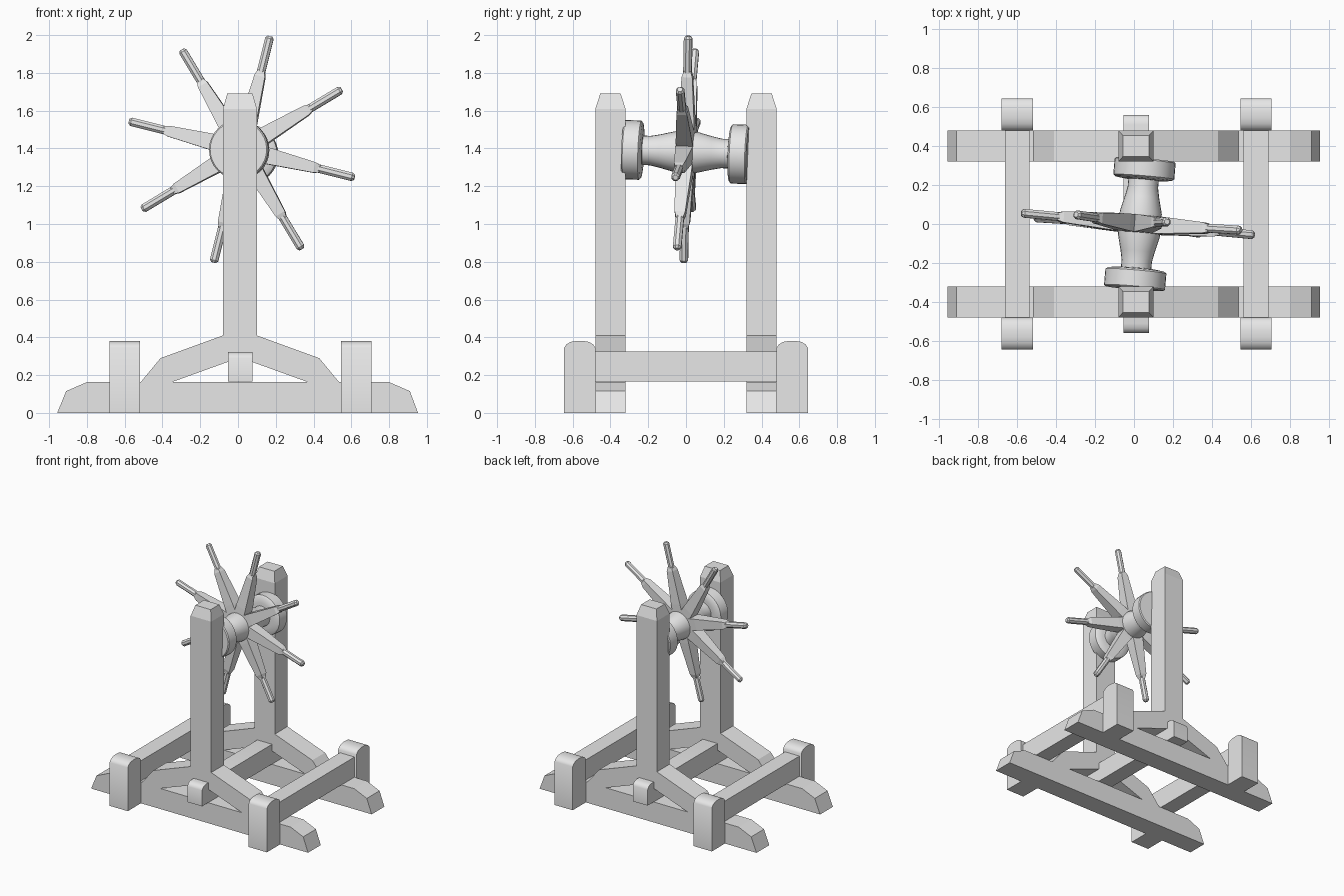
import bpy, bmesh, math
from mathutils import Matrix, Vector

old = bpy.data.objects.get("Cube")
if old:
    bpy.data.objects.remove(old, do_unlink=True)

grey = bpy.data.materials.new("plain grey")
grey.use_nodes = True
grey.diffuse_color = (0.8, 0.8, 0.8, 1)
bsdf = next(n for n in grey.node_tree.nodes if n.type == 'BSDF_PRINCIPLED')
bsdf.inputs["Base Color"].default_value = (0.8, 0.8, 0.8, 1)


def finish(name, bm, smooth=0):
    bmesh.ops.recalc_face_normals(bm, faces=bm.faces)
    me = bpy.data.meshes.new(name)
    bm.to_mesh(me)
    bm.free()
    me.materials.append(grey)
    ob = bpy.data.objects.new(name, me)
    bpy.context.collection.objects.link(ob)
    if smooth:
        bpy.ops.object.select_all(action='DESELECT')
        ob.select_set(True)
        bpy.context.view_layer.objects.active = ob
        bpy.ops.object.shade_smooth_by_angle(angle=math.radians(smooth))
    return ob


def skin(bm, rings):
    """Bridge matching rings of points and cap both ends."""
    vs = [[bm.verts.new(p) for p in ring] for ring in rings]
    n = len(vs[0])
    for a, b in zip(vs, vs[1:]):
        for i in range(n):
            bm.faces.new((a[i], a[(i + 1) % n], b[(i + 1) % n], b[i]))
    bm.faces.new(vs[0][::-1])
    bm.faces.new(vs[-1])


def extrude(name, profile, lo, hi, axis, smooth=0):
    """Extrude an (x, z) profile along y, or a (y, z) profile along x."""
    bm = bmesh.new()
    place = (lambda u, v, t: (u, t, v)) if axis == 'y' else (lambda u, v, t: (t, u, v))
    skin(bm, [[place(u, v, t) for u, v in profile] for t in (lo, hi)])
    return finish(name, bm, smooth)


def turned(bm, profile, sides, matrix, phase=0.0):
    """Rings of (radius, distance) around the matrix's local z."""
    skin(bm, [[matrix @ Vector((r * math.cos(phase + math.tau * i / sides),
                                r * math.sin(phase + math.tau * i / sides), z))
               for i in range(sides)] for r, z in profile])


def rect(u0, u1, v0, v1):
    return [(u0, v0), (u1, v0), (u1, v1), (u0, v1)]


IN, OUT, MID = 0.32, 0.48, 0.01

# Two side frames: sled runner, angled braces and upright post
for side, s in (("front", -1), ("back", 1)):
    lo, hi = sorted((s * IN, s * OUT))
    extrude(side + "_runner", [(-0.957, 0), (-0.91, 0.115), (-0.80, 0.163),
                               (0.80, 0.163), (0.91, 0.115), (0.953, 0)], lo, hi, 'y')
    for hand, m in (("left", 1), ("right", -1)):
        brace = [(0, 0.41), (0.09, 0.41), (0.42, 0.29), (0.525, 0.163),
                 (0.36, 0.163), (0, 0.293)]
        extrude(f"{side}_{hand}_brace", [(MID + m * x, z) for x, z in brace], lo, hi, 'y')
    bm = bmesh.new()
    yc = s * (IN + OUT) / 2
    skin(bm, [[(MID + sx * w, yc + sy * d, z) for sx, sy in ((-1, -1), (1, -1), (1, 1), (-1, 1))]
              for w, d, z in ((0.09, 0.08, 0.40), (0.09, 0.08, 1.61), (0.067, 0.054, 1.69))])
    finish(side + "_post", bm)

    # Round-topped corner feet outside the runners
    for hand, x in (("left", 0.626), ("right", -0.599)):
        foot = [(0.48, 0), (0.645, 0), (0.645, 0.345), (0.633, 0.363), (0.61, 0.376),
                (0.58, 0.381), (0.545, 0.381), (0.515, 0.376), (0.492, 0.363), (0.48, 0.345)]
        extrude(f"{side}_{hand}_foot", [(s * y, z) for y, z in foot],
                x - 0.08, x + 0.08, 'x', 35)

# Cross beams tying the two frames together
for hand, x in (("left", 0.626), ("right", -0.599)):
    extrude(hand + "_cross_beam", rect(-0.5, 0.5, 0.165, 0.325), x - 0.064, x + 0.064, 'x')
end = [(0.56, 0.165), (0.56, 0.29), (0.55, 0.307), (0.535, 0.318), (0.51, 0.323)]
extrude("centre_cross_beam", end + [(-y, z) for y, z in reversed(end)], -0.054, 0.076, 'x', 35)

# Tilted axle with end discs
SLOPE_X, SLOPE_Z = -0.084, 0.04
axis = Vector((-SLOPE_X, 1, -SLOPE_Z)).normalized()
axle_m = Matrix.Translation((0.03, 0, 1.381)) @ axis.to_track_quat('Z', 'Y').to_matrix().to_4x4()
bm = bmesh.new()
half = [(0.078, 0.25), (0.078, 0.19), (0.088, 0.14), (0.108, 0.06)]
turned(bm, [(r, -z) for r, z in half] + half[::-1], 24, axle_m)
finish("axle", bm, 40)
for side, s in (("front", -1), ("back", 1)):
    bm = bmesh.new()
    turned(bm, [(r, s * z) for r, z in ((0.10, 0.228), (0.145, 0.234), (0.157, 0.243),
                                        (0.157, 0.325), (0.15, 0.332))], 32, axle_m)
    finish(side + "_axle_disc", bm, 35)

# Eight tapered spokes with octagonal handles
for k in range(8):
    a = math.radians(31 + 45 * k)
    d = Vector((math.cos(a), SLOPE_X * math.cos(a) + SLOPE_Z * math.sin(a),
                math.sin(a))).normalized()
    t = axis.cross(d).normalized()
    m = Matrix((t, axis, d)).transposed().to_4x4()
    m = Matrix.Translation((0.02, 0, 1.395)) @ m
    bm = bmesh.new()
    turned(bm, [(0.066, 0.03), (0.062, 0.15), (0.040, 0.40), (0.026, 0.43)], 4, m, math.pi / 4)
    turned(bm, [(0.024, 0.39), (0.024, 0.605), (0.014, 0.618)], 8, m, math.pi / 8)
    finish(f"spoke_{k + 1}", bm)
